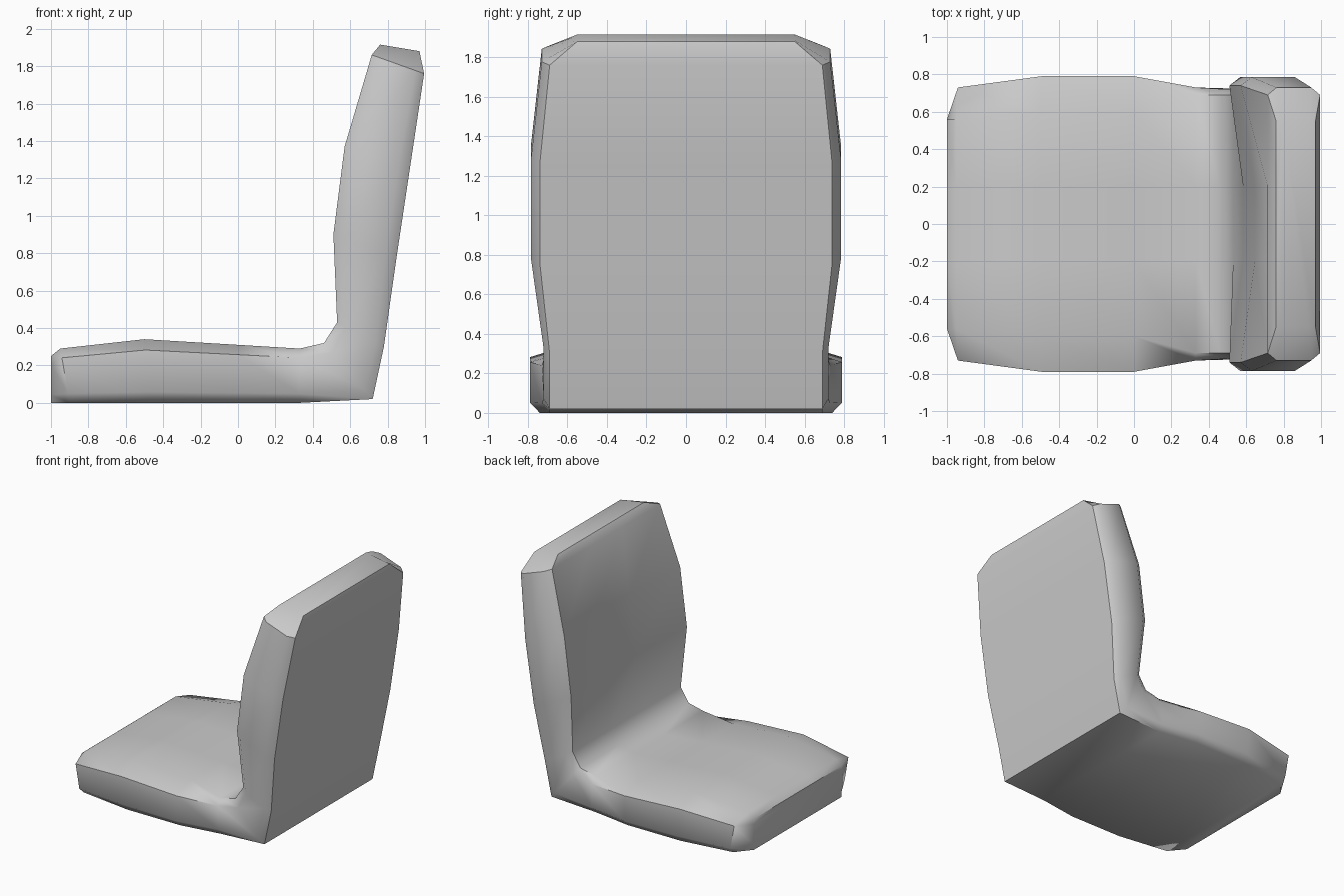
import bpy, bmesh, math
from mathutils import Vector

if "Cube" in bpy.data.objects:
    bpy.data.objects.remove(bpy.data.objects["Cube"])

# Stations along the L-shaped shell:
# outer (x, z), inner (x, z), half widths (outer, side, inner), depth of the dish
STATIONS = [
    ((-1.00, 0.00), (-1.00, 0.25), (0.56, 0.56, 0.56), 0.0),   # front end
    ((-0.90, 0.00), (-0.95, 0.29), (0.68, 0.73, 0.56), 0.0),
    ((-0.47, 0.00), (-0.50, 0.34), (0.74, 0.79, 0.60), 0.0),
    ((0.00, 0.00), (0.00, 0.31), (0.74, 0.79, 0.60), 0.0),
    ((0.33, 0.00), (0.33, 0.29), (0.69, 0.73, 0.69), 0.0),
    ((0.72, 0.02), (0.46, 0.32), (0.69, 0.72, 0.69), 0.0),     # bend
    ((0.78, 0.30), (0.53, 0.43), (0.69, 0.72, 0.69), 0.0),
    ((0.845, 0.76), (0.51, 0.90), (0.74, 0.785, 0.74), 0.08),  # backrest
    ((0.92, 1.26), (0.57, 1.37), (0.74, 0.785, 0.74), 0.08),
    ((0.995, 1.76), (0.715, 1.86), (0.69, 0.73, 0.69), 0.0),
    ((0.97, 1.88), (0.76, 1.915), (0.55, 0.55, 0.55), 0.0),    # top end
]


def section(bm, outer, inner, widths, dish):
    """One closed cross-section ring, mirrored across y = 0."""
    o, i = Vector((outer[0], 0, outer[1])), Vector((inner[0], 0, inner[1]))
    wo, ws, wi = widths
    centre = i + (o - i).normalized() * dish
    half = [(o, wo), (o.lerp(i, 0.17), ws), (o.lerp(i, 0.83), ws),
            (i, wi), (centre, 0.2)]
    pts = [p + Vector((0, w, 0)) for p, w in half]
    pts += [p - Vector((0, w, 0)) for p, w in reversed(half)]
    return [bm.verts.new(p) for p in pts]


# Loft the cushion shell through all the sections
bm = bmesh.new()
rings = [section(bm, *s) for s in STATIONS]
n = len(rings[0])
for a, b in zip(rings, rings[1:]):
    for k in range(n):
        bm.faces.new((a[k], a[(k + 1) % n], b[(k + 1) % n], b[k]))
bm.faces.new(rings[0])
bm.faces.new(rings[-1])
bmesh.ops.recalc_face_normals(bm, faces=bm.faces)

mesh = bpy.data.meshes.new("seat_shell")
bm.to_mesh(mesh)
bm.free()
seat = bpy.data.objects.new("seat_shell", mesh)
bpy.context.collection.objects.link(seat)

# Soft sides, crisp ends and underside
bpy.context.view_layer.objects.active = seat
seat.select_set(True)
bpy.ops.object.shade_smooth_by_angle(angle=math.radians(50))
